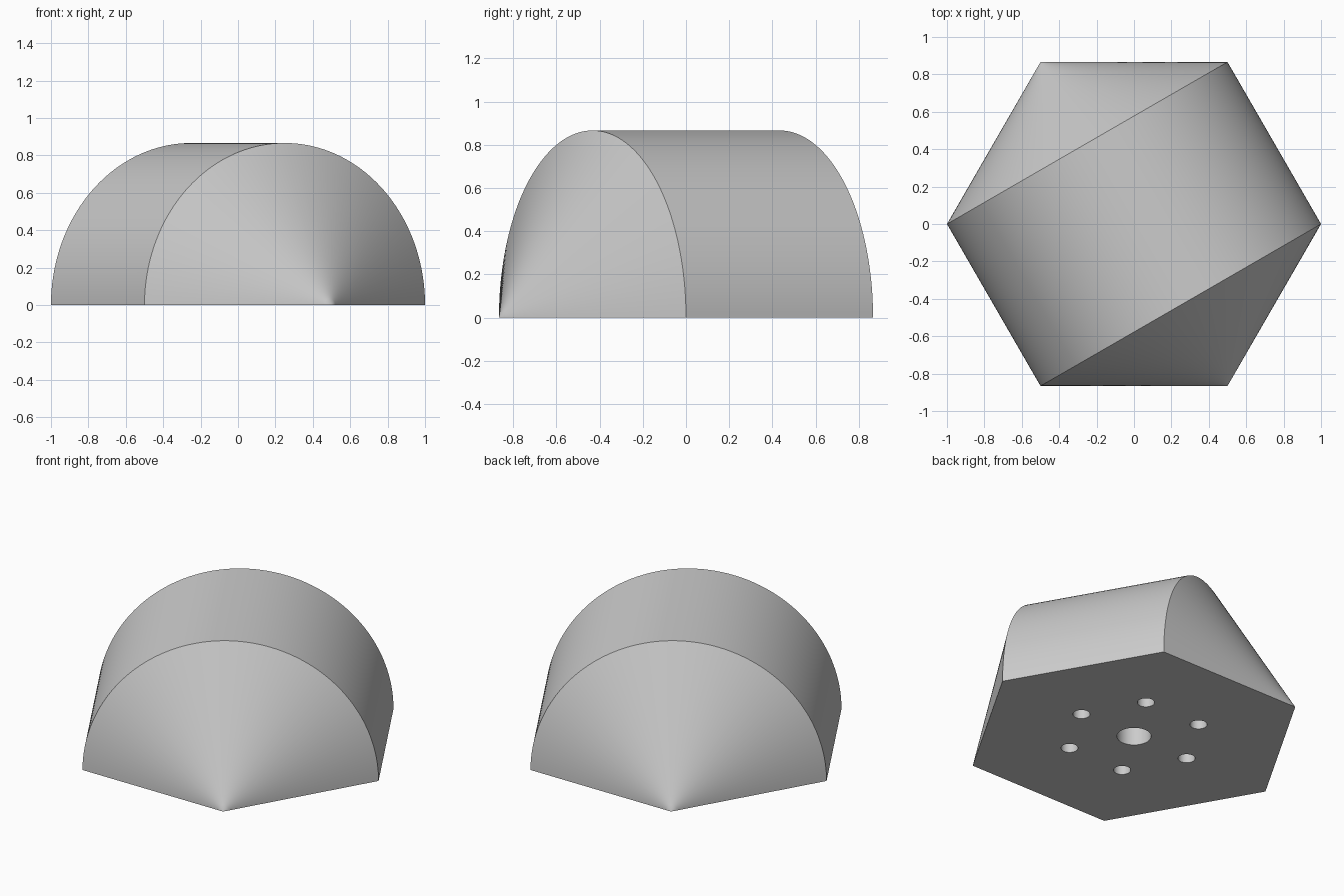
import bpy, bmesh
from math import pi, cos, sin, radians
from mathutils import Vector

if "Cube" in bpy.data.objects:
    bpy.data.objects.remove(bpy.data.objects["Cube"], do_unlink=True)

RADIUS = 3 ** 0.5 / 2                     # hexagon with unit sides
AXIS = Vector((0.5, -RADIUS, 0))          # runs from apex to apex
SIDE = Vector((RADIUS, 0.5, 0))           # across the axis
HOLE_DEPTH = 0.25

grey = bpy.data.materials.new("plain_grey")
grey.use_nodes = True
colour = (0.6, 0.6, 0.6, 1)
grey.diffuse_color = colour
grey.node_tree.nodes["Principled BSDF"].inputs["Base Color"].default_value = colour


def make_object(name, bm):
    mesh = bpy.data.meshes.new(name)
    bm.to_mesh(mesh)
    bm.free()
    mesh.materials.append(grey)
    obj = bpy.data.objects.new(name, mesh)
    bpy.context.collection.objects.link(obj)
    return obj


# Half solid of revolution: cone, cylinder, cone (small rings keep the tips crisp)
profile = [(1, 0), (0.98, 0.04), (0.5, 1), (-0.5, 1), (-0.98, 0.04), (-1, 0)]
bm = bmesh.new()
verts = [bm.verts.new(AXIS * a + SIDE * RADIUS * r) for a, r in profile]
edges = [bm.edges.new(pair) for pair in zip(verts, verts[1:])]
bmesh.ops.spin(bm, geom=verts + edges, cent=(0, 0, 0), axis=AXIS,
               angle=pi, steps=96, use_duplicate=False)
for v in bm.verts:
    v.co.z = abs(v.co.z) if abs(v.co.z) > 1e-5 else 0
bmesh.ops.remove_doubles(bm, verts=bm.verts, dist=1e-4)

# Flat hexagonal base
bmesh.ops.contextual_create(bm, geom=[e for e in bm.edges if e.is_boundary])
bmesh.ops.recalc_face_normals(bm, faces=bm.faces)
body = make_object("half_rolling_body", bm)

# Blind holes in the base: one in the centre and six towards the corners
bm = bmesh.new()
holes = [(0, 0, 0.1)]
holes += [(0.4 * cos(k * pi / 3), 0.4 * sin(k * pi / 3), 0.05) for k in range(6)]
for x, y, r in holes:
    made = bmesh.ops.create_cone(bm, cap_ends=True, segments=48, radius1=r,
                                 radius2=r, depth=2 * HOLE_DEPTH)
    bmesh.ops.translate(bm, verts=made["verts"], vec=(x, y, 0))
cutter = make_object("hole_cutter", bm)
cutter.hide_render = True

cut = body.modifiers.new("base_holes", "BOOLEAN")
cut.operation = "DIFFERENCE"
cut.solver = "EXACT"
cut.object = cutter

bpy.ops.object.select_all(action="DESELECT")
bpy.context.view_layer.objects.active = body
body.select_set(True)
bpy.ops.object.modifier_apply(modifier=cut.name)
bpy.data.objects.remove(cutter, do_unlink=True)
bpy.ops.object.shade_smooth_by_angle(angle=radians(30))
